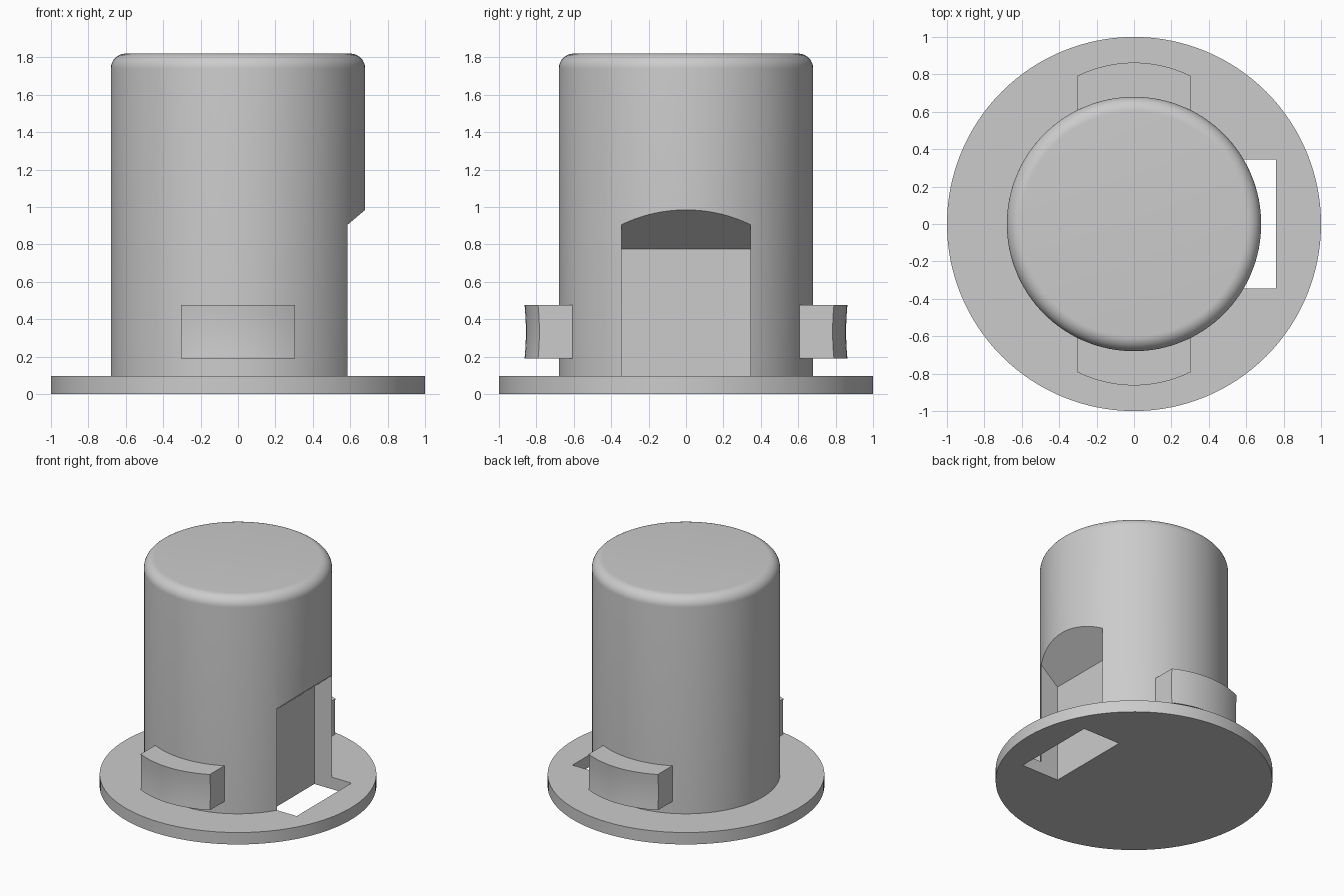
import bpy, bmesh
from math import sin, cos, pi, sqrt

cube = bpy.data.objects.get("Cube")
if cube:
    bpy.data.objects.remove(cube, do_unlink=True)

grey = bpy.data.materials.new("light grey plastic")
grey.use_nodes = True
colour = (0.6, 0.6, 0.6, 1)
grey.diffuse_color = colour
grey.node_tree.nodes["Principled BSDF"].inputs["Base Color"].default_value = colour

BODY_R, FLANGE_R = 0.68, 1.0
FLANGE_H, TOP, FILLET = 0.095, 1.82, 0.08
SEGMENTS = 128


def loft(name, rings):
    """Join closed rings of equal length and cap both ends."""
    bm = bmesh.new()
    loops = [[bm.verts.new(p) for p in ring] for ring in rings]
    count = len(loops[0])
    for a, b in zip(loops, loops[1:]):
        for i in range(count):
            j = (i + 1) % count
            bm.faces.new((a[i], a[j], b[j], b[i]))
    bm.faces.new(loops[0])
    bm.faces.new(loops[-1])
    bmesh.ops.recalc_face_normals(bm, faces=bm.faces)
    mesh = bpy.data.meshes.new(name)
    bm.to_mesh(mesh)
    bm.free()
    mesh.materials.append(grey)
    obj = bpy.data.objects.new(name, mesh)
    bpy.context.collection.objects.link(obj)
    return obj


def combine(target, tool, operation):
    """Apply a boolean and discard the tool object."""
    mod = target.modifiers.new(operation.lower(), 'BOOLEAN')
    mod.operation, mod.solver, mod.object = operation, 'EXACT', tool
    bpy.ops.object.select_all(action='DESELECT')
    bpy.context.view_layer.objects.active = target
    target.select_set(True)
    bpy.ops.object.modifier_apply(modifier=mod.name)
    bpy.data.objects.remove(tool, do_unlink=True)


# Flange and capped cylinder with a rounded top edge
profile = [(FLANGE_R, 0), (FLANGE_R, FLANGE_H), (BODY_R, FLANGE_H)]
for i in range(11):
    a = pi / 2 * i / 10
    profile.append((BODY_R - FILLET + FILLET * cos(a), TOP - FILLET + FILLET * sin(a)))
rings = [[(r * cos(2 * pi * i / SEGMENTS), r * sin(2 * pi * i / SEGMENTS), z)
          for i in range(SEGMENTS)] for r, z in profile]
body = loft("flanged_cap", rings)

# Front and back locking lugs with a faintly hollow outer face
HALF_W, LUG_LOW, LUG_HIGH, SHIFT = 0.305, 0.19, 0.475, 0.183
for side in (-1, 1):
    rings = []
    for k in range(9):
        t = k / 8
        hollow = 0.007 * (1 - (2 * t - 1) ** 2)
        z = LUG_LOW + (LUG_HIGH - LUG_LOW) * t
        xs = [HALF_W * (i / 8 - 1) for i in range(17)]
        ring = [(x, side * (sqrt(BODY_R ** 2 - x * x) + SHIFT - hollow), z) for x in xs]
        rings.append(ring + [(HALF_W, side * 0.5, z), (-HALF_W, side * 0.5, z)])
    combine(body, loft("lug", rings), 'UNION')

# Side slot with a sloping roof, running down through the flange
slot = [(0.432, -0.1), (0.76, -0.1), (0.76, 1.052), (0.432, 0.775)]
cutter = loft("slot_cutter", [[(x, y, z) for x, z in slot] for y in (-0.345, 0.345)])
cutter.hide_render = True
combine(body, cutter, 'DIFFERENCE')

bpy.ops.object.shade_smooth_by_angle(angle=pi / 6)
